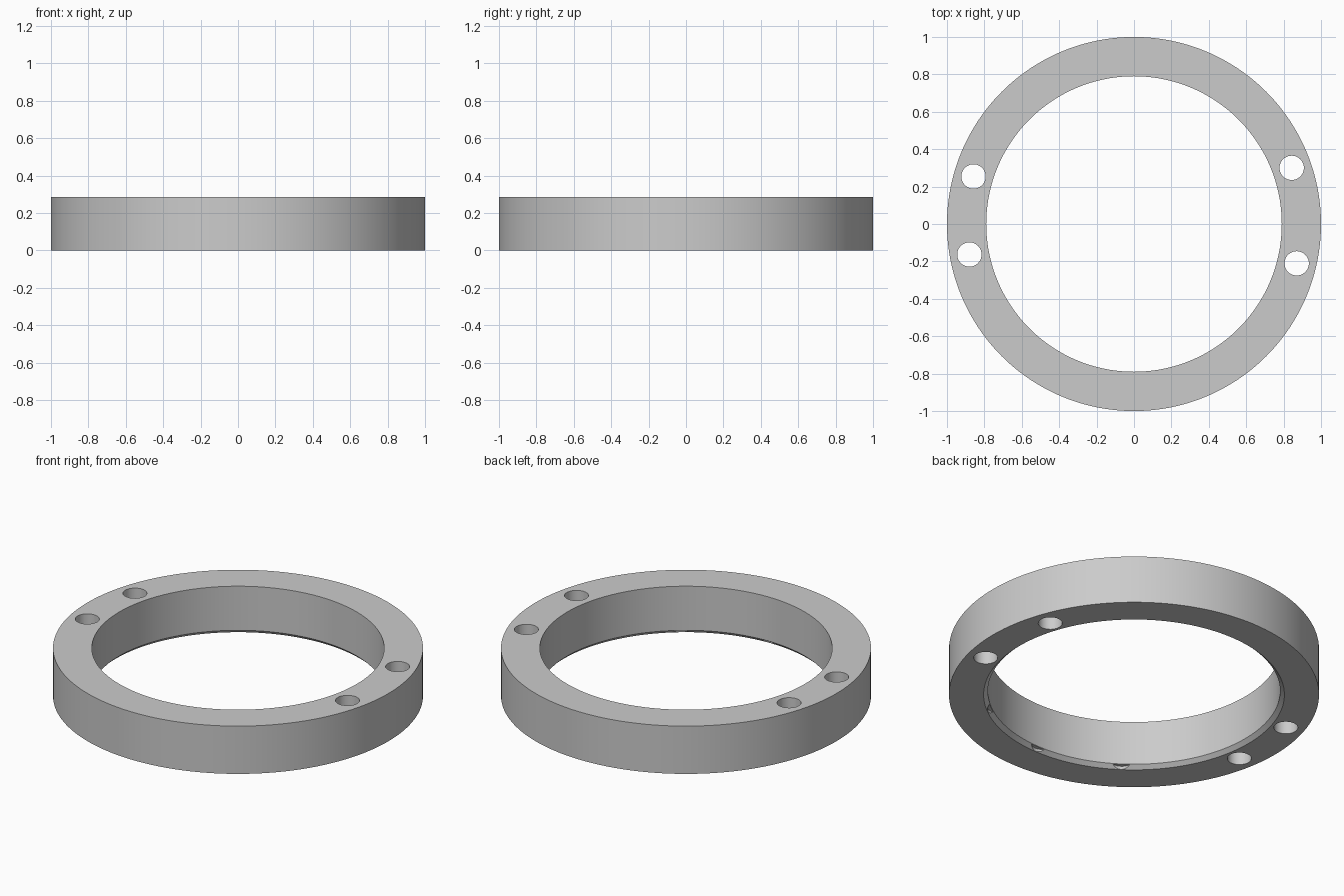
import bpy, bmesh
from math import cos, sin, pi, radians

if "Cube" in bpy.data.objects:
    bpy.data.objects.remove(bpy.data.objects["Cube"])

SEG = 192
H = 0.285

# Ring: closed profile (radius, z) revolved, with a bevel at the lower bore edge
profile = [(1.0, 0), (1.0, H), (0.79, H), (0.79, 0.022), (0.813, 0)]
bm = bmesh.new()
rings = [[bm.verts.new((r * cos(2 * pi * i / SEG), r * sin(2 * pi * i / SEG), z))
          for r, z in profile] for i in range(SEG)]
n = len(profile)
for i in range(SEG):
    a, b = rings[i], rings[(i + 1) % SEG]
    for j in range(n):
        k = (j + 1) % n
        bm.faces.new((a[j], b[j], b[k], a[k]))
bmesh.ops.recalc_face_normals(bm, faces=bm.faces)
mesh = bpy.data.meshes.new("ring")
bm.to_mesh(mesh)
bm.free()
ring = bpy.data.objects.new("ring", mesh)
bpy.context.collection.objects.link(ring)


def drill(name, angle, dist, radius, z0, z1):
    """Cut a vertical round hole at a polar position."""
    t = radians(angle)
    bpy.ops.mesh.primitive_cylinder_add(
        vertices=48, radius=radius, depth=z1 - z0,
        location=(dist * cos(t), dist * sin(t), (z0 + z1) / 2))
    cutter = bpy.context.object
    cutter.name = name
    cutter.hide_render = True
    mod = ring.modifiers.new(name, 'BOOLEAN')
    mod.operation = 'DIFFERENCE'
    mod.solver = 'EXACT'
    mod.object = cutter
    bpy.context.view_layer.objects.active = ring
    bpy.ops.object.modifier_apply(modifier=mod.name)
    bpy.data.objects.remove(cutter)


# Four through holes
for a in (19.6, 163.5, 190.5, 346.4):
    drill("through_hole", a, 0.895, 0.065, -0.1, H + 0.1)

# Shallow scallops in the lower bevel
for a in (235, 271, 307):
    drill("scallop", a, 0.752, 0.06, -0.05, 0.02)

# Smooth round walls, crisp edges
bpy.ops.object.select_all(action='DESELECT')
ring.select_set(True)
bpy.context.view_layer.objects.active = ring
bpy.ops.object.shade_smooth_by_angle(angle=radians(30))
